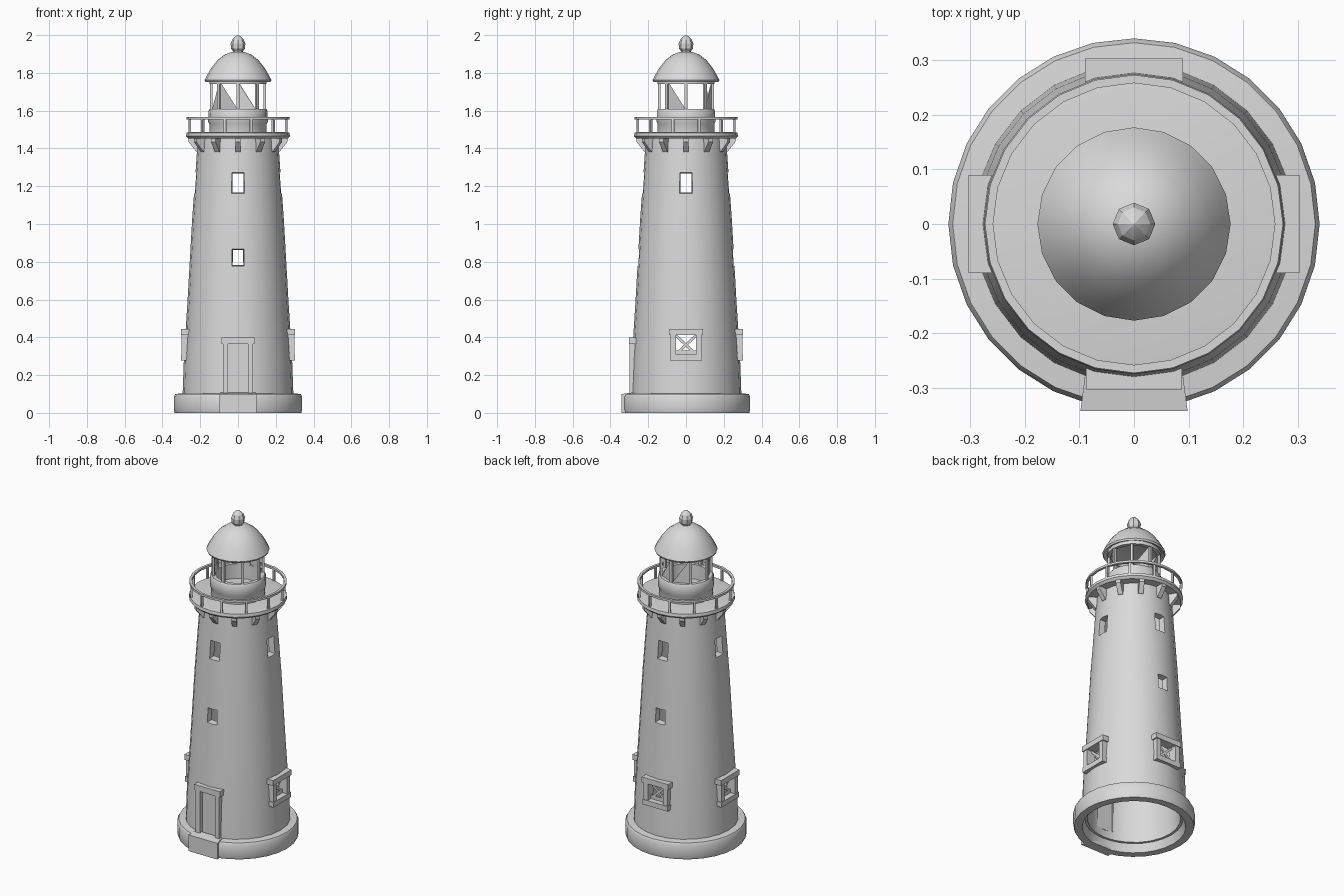
import bpy, bmesh, math
from mathutils import Matrix, Vector

if "Cube" in bpy.data.objects:
    bpy.data.objects.remove(bpy.data.objects["Cube"])

stone = bpy.data.materials.new("pale grey stone")
stone.use_nodes = True
GREY = (0.7, 0.7, 0.7, 1)
stone.diffuse_color = GREY
stone.node_tree.nodes["Principled BSDF"].inputs["Base Color"].default_value = GREY


def finish(name, bm, angle=35):
    bmesh.ops.recalc_face_normals(bm, faces=bm.faces)
    mesh = bpy.data.meshes.new(name)
    bm.to_mesh(mesh)
    bm.free()
    mesh.materials.append(stone)
    ob = bpy.data.objects.new(name, mesh)
    bpy.context.collection.objects.link(ob)
    if angle:
        bpy.ops.object.select_all(action="DESELECT")
        ob.select_set(True)
        bpy.context.view_layer.objects.active = ob
        bpy.ops.object.shade_smooth_by_angle(angle=math.radians(angle))
    return ob


def lathe(name, profile, sides, closed=False, angle=35):
    """Spin (radius, z) points around z; closed joins the last point to the first."""
    bm = bmesh.new()
    verts = [bm.verts.new((r, 0, z)) for r, z in profile]
    pairs = list(zip(verts, verts[1:] + verts[:1]))
    edges = [bm.edges.new(p) for p in (pairs if closed else pairs[:-1])]
    bmesh.ops.spin(bm, geom=verts + edges, cent=(0, 0, 0), axis=(0, 0, 1),
                   angle=math.tau, steps=sides, use_duplicate=False)
    bmesh.ops.remove_doubles(bm, verts=bm.verts, dist=0.0005)
    return finish(name, bm, angle)


def add_box(bm, x, y, z, turn=0, tilt=0):
    """Box from (min, max) ranges, tilted about its own y axis, turned about z."""
    mid = Vector([(a + b) / 2 for a, b in (x, y, z)])
    size = [b - a for a, b in (x, y, z)]
    m = (Matrix.Rotation(turn, 4, "Z") @ Matrix.Translation(mid)
         @ Matrix.Rotation(tilt, 4, "Y") @ Matrix.Diagonal((*size, 1)))
    bmesh.ops.create_cube(bm, size=1, matrix=m)


def add_prism(bm, a, b, turn=0):
    """Solid between two matching outlines."""
    m = Matrix.Rotation(turn, 3, "Z")
    va, vb = ([bm.verts.new(m @ Vector(p)) for p in o] for o in (a, b))
    bm.faces.new(va)
    bm.faces.new(vb[::-1])
    for i in range(len(va)):
        j = (i + 1) % len(va)
        bm.faces.new((va[i], vb[i], vb[j], va[j]))


def cut(target, name, bm):
    cutter = finish(name, bm, 0)
    cutter.hide_render = True
    cutter.hide_set(True)
    mod = target.modifiers.new(name, "BOOLEAN")
    mod.operation, mod.solver, mod.object = "DIFFERENCE", "EXACT", cutter
    bpy.context.view_layer.update()
    mesh = bpy.data.meshes.new_from_object(
        target.evaluated_get(bpy.context.evaluated_depsgraph_get()))
    target.modifiers.clear()
    target.data = mesh
    bpy.data.objects.remove(cutter)


def opening(bm, turn, w, z0, z1, outer, inner, splay):
    """Splayed window cutter on the front, turned to its side."""
    def rect(y, s):
        return [(-w + s, y, z0 + s), (w - s, y, z0 + s),
                (w - s, y, z1 - s), (-w + s, y, z1 - s)]
    add_prism(bm, rect(-outer, 0), rect(-inner, splay), turn)


QUARTERS = [i * math.pi / 2 for i in range(4)]   # front, left, back, right

# Hollow tapering tower
tower = lathe("tower", [(0.295, 0.05), (0.286, 0.3), (0.268, 0.58), (0.243, 1.02),
                        (0.223, 1.3), (0.212, 1.46), (0.175, 1.46), (0.205, 1.02),
                        (0.25, 0.3), (0.26, 0.05)], 24, closed=True)

# Window and door openings
bm = bmesh.new()
for t in QUARTERS:
    opening(bm, t, 0.036, 1.16, 1.275, 0.25, 0.16, 0.01)
for t in QUARTERS[::2]:
    opening(bm, t, 0.035, 0.775, 0.87, 0.28, 0.19, 0.01)
for t in QUARTERS[1:]:
    opening(bm, t, 0.055, 0.305, 0.415, 0.34, 0.2, 0)
add_box(bm, (-0.055, 0.055), (-0.35, -0.2), (0.1, 0.37))
cut(tower, "tower_openings", bm)

# Plinth ring and door step
lathe("plinth", [(0.335, 0), (0.34, 0.015), (0.34, 0.085), (0.332, 0.1),
                 (0.28, 0.105), (0.262, 0.09), (0.29, 0)], 28, closed=True)
bm = bmesh.new()
add_prism(bm, [(-0.098, -0.342, 0), (0.098, -0.342, 0), (0.09, -0.28, 0), (-0.09, -0.28, 0)],
          [(-0.098, -0.342, 0.1), (0.098, -0.342, 0.1), (0.09, -0.28, 0.108), (-0.09, -0.28, 0.108)])
finish("door_step", bm, 0)

# Door with its surround
bm = bmesh.new()
add_box(bm, (-0.057, 0.057), (-0.272, -0.255), (0.095, 0.375))
finish("door", bm, 0)
bm = bmesh.new()
for s in (-1, 1):
    add_box(bm, sorted((s * 0.052, s * 0.08)), (-0.298, -0.25), (0.1, 0.37))
add_box(bm, (-0.088, 0.088), (-0.303, -0.25), (0.365, 0.4))
finish("door_surround", bm, 0)

# Lower window surrounds and glazing bars
frames, bars = bmesh.new(), bmesh.new()
for t in QUARTERS[1:]:
    for s in (-1, 1):
        add_box(frames, sorted((s * 0.052, s * 0.082)), (-0.298, -0.25), (0.28, 0.44), t)
        add_box(bars, (-0.072, 0.072), (-0.268, -0.26), (0.353, 0.367), t, s * 0.75)
    add_box(frames, (-0.09, 0.09), (-0.303, -0.25), (0.412, 0.445), t)
    add_box(frames, (-0.086, 0.086), (-0.302, -0.25), (0.277, 0.308), t)
    add_box(bars, (-0.055, 0.055), (-0.268, -0.26), (0.305, 0.33), t)
finish("window_surrounds", frames, 0)
finish("glazing_bars", bars, 0)

# Gallery deck
lathe("gallery_deck", [(0, 1.452), (0.215, 1.452), (0.262, 1.452), (0.275, 1.465),
                       (0.272, 1.483), (0.25, 1.487), (0, 1.487)], 24)

# Tapered brackets under the deck
bm = bmesh.new()
COUNT = 12
for i in range(COUNT):
    side = [(0.2, 1.375), (0.222, 1.385), (0.262, 1.435), (0.262, 1.455), (0.2, 1.455)]
    add_prism(bm, [(-0.014, -r, z) for r, z in side],
              [(0.014, -r, z) for r, z in side], i * math.tau / COUNT)
finish("brackets", bm, 0)

# Railing
bm = bmesh.new()
for i in range(COUNT):
    add_box(bm, (-0.006, 0.006), (-0.27, -0.258), (1.48, 1.562), (i + 0.5) * math.tau / COUNT)
finish("railing_posts", bm, 0)
lathe("top_rail", [(0.273, 1.553), (0.273, 1.566), (0.258, 1.566), (0.258, 1.553)],
      24, closed=True)

# Lantern room parapet with a sunken floor
lathe("lantern_parapet", [(0.152, 1.48), (0.152, 1.53), (0.158, 1.54), (0.156, 1.6),
                          (0.15, 1.608), (0.128, 1.608), (0.125, 1.52), (0, 1.52)], 18)

# Lantern posts, head ring and remaining panes
bm = bmesh.new()
for i in range(8):
    add_box(bm, (-0.008, 0.008), (-0.148, -0.134), (1.6, 1.765), i * math.tau / 8)
finish("lantern_posts", bm, 0)
lathe("lantern_head_ring", [(0.152, 1.742), (0.152, 1.77), (0.13, 1.77), (0.13, 1.742)],
      16, closed=True)
bm = bmesh.new()
for i in (3, 4, 6):
    shard = [(-0.05, 1.605), (0.05, 1.605), (0.045, 1.745)]
    add_prism(bm, [(x, -0.128, z) for x, z in shard],
              [(x, -0.124, z) for x, z in shard], (i + 0.5) * math.tau / 8)
finish("broken_panes", bm, 0)

# Domed roof and finial
lathe("roof", [(0, 1.775), (0.14, 1.768), (0.172, 1.752), (0.177, 1.762), (0.165, 1.785),
               (0.142, 1.825), (0.108, 1.868), (0.07, 1.897), (0.035, 1.91), (0, 1.915)], 20, angle=45)
lathe("finial", [(0.024, 1.9), (0.026, 1.915), (0.037, 1.928), (0.039, 1.955),
                 (0.03, 1.977), (0.012, 1.994), (0, 2.0)], 8, angle=20)
